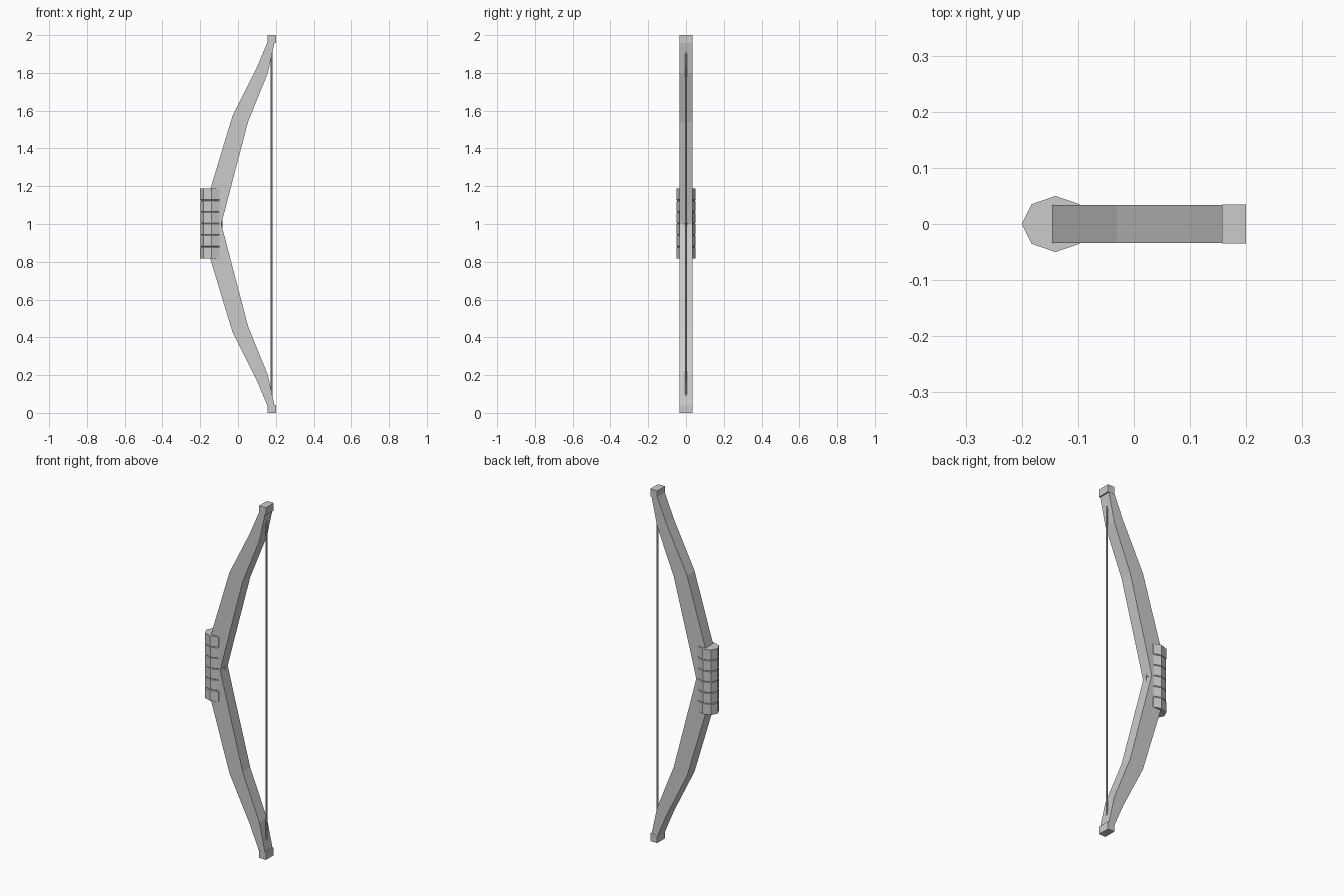
import bpy, bmesh, math

if "Cube" in bpy.data.objects:
    bpy.data.objects.remove(bpy.data.objects["Cube"])

HALF_W = 0.034


def finish(name, bm):
    bmesh.ops.recalc_face_normals(bm, faces=bm.faces)
    me = bpy.data.meshes.new(name)
    bm.to_mesh(me)
    bm.free()
    ob = bpy.data.objects.new(name, me)
    bpy.context.collection.objects.link(ob)
    return ob


def loft(name, rings):
    """Skin closed rings of points and cap both ends."""
    bm = bmesh.new()
    loops = [[bm.verts.new(p) for p in ring] for ring in rings]
    n = len(loops[0])
    for a, b in zip(loops, loops[1:]):
        for i in range(n):
            j = (i + 1) % n
            bm.faces.new((a[i], a[j], b[j], b[i]))
    bm.faces.new(loops[0])
    bm.faces.new(loops[-1])
    return finish(name, bm)


def slab(outer, inner):
    """Rectangular ring between an outer and inner (x, z) point."""
    (xo, zo), (xi, zi) = outer, inner
    w = HALF_W
    return [(xo, -w, zo), (xi, -w, zi), (xi, w, zi), (xo, w, zo)]


# Bow limbs: upper stations (outer edge, inner edge), mirrored about z = 1
upper = [((-0.145, 1.19), (-0.06, 1.11)),
         ((-0.03, 1.57), (0.053, 1.54)),
         ((0.10, 1.83), (0.158, 1.80)),
         ((0.157, 1.965), (0.194, 1.965))]
flip = lambda p: (p[0], 2 - p[1])
lower = [(flip(o), flip(i)) for o, i in reversed(upper)]
stations = lower + [((-0.145, 1.0), (-0.088, 1.0))] + upper
loft("bow_limbs", [slab(o, i) for o, i in stations])

# Tip blocks
for name, z0, z1 in (("upper_tip", 1.957, 2.0), ("lower_tip", 0.0, 0.043)):
    loft(name, [[(0.157, -0.035, z), (0.2, -0.035, z),
                 (0.2, 0.035, z), (0.157, 0.035, z)] for z in (z0, z1)])


# Wrapped grip: eight-sided, with shallow grooves between the wraps
def octagon(z, s):
    return [(-0.14 + 0.06 * s * math.cos(k * math.pi / 4),
             0.05 * s * math.sin(k * math.pi / 4), z) for k in range(8)]


rings = []
z_low, z_high, wraps = 0.818, 1.187, 6
step = (z_high - z_low) / wraps
for k in range(wraps):
    a = z_low + k * step
    b = a + step
    s = 1.0 if k in (0, wraps - 1) else 0.98
    rings.append(octagon(a if k == 0 else a + 0.003, s))
    rings.append(octagon(b if k == wraps - 1 else b - 0.003, s))
    if k < wraps - 1:
        rings.append(octagon(b, 0.93))
loft("grip", rings)

# Bowstring
bpy.ops.mesh.primitive_cylinder_add(vertices=8, radius=0.005, depth=1.86,
                                    location=(0.178, 0, 1.0))
bpy.context.object.name = "bowstring"
